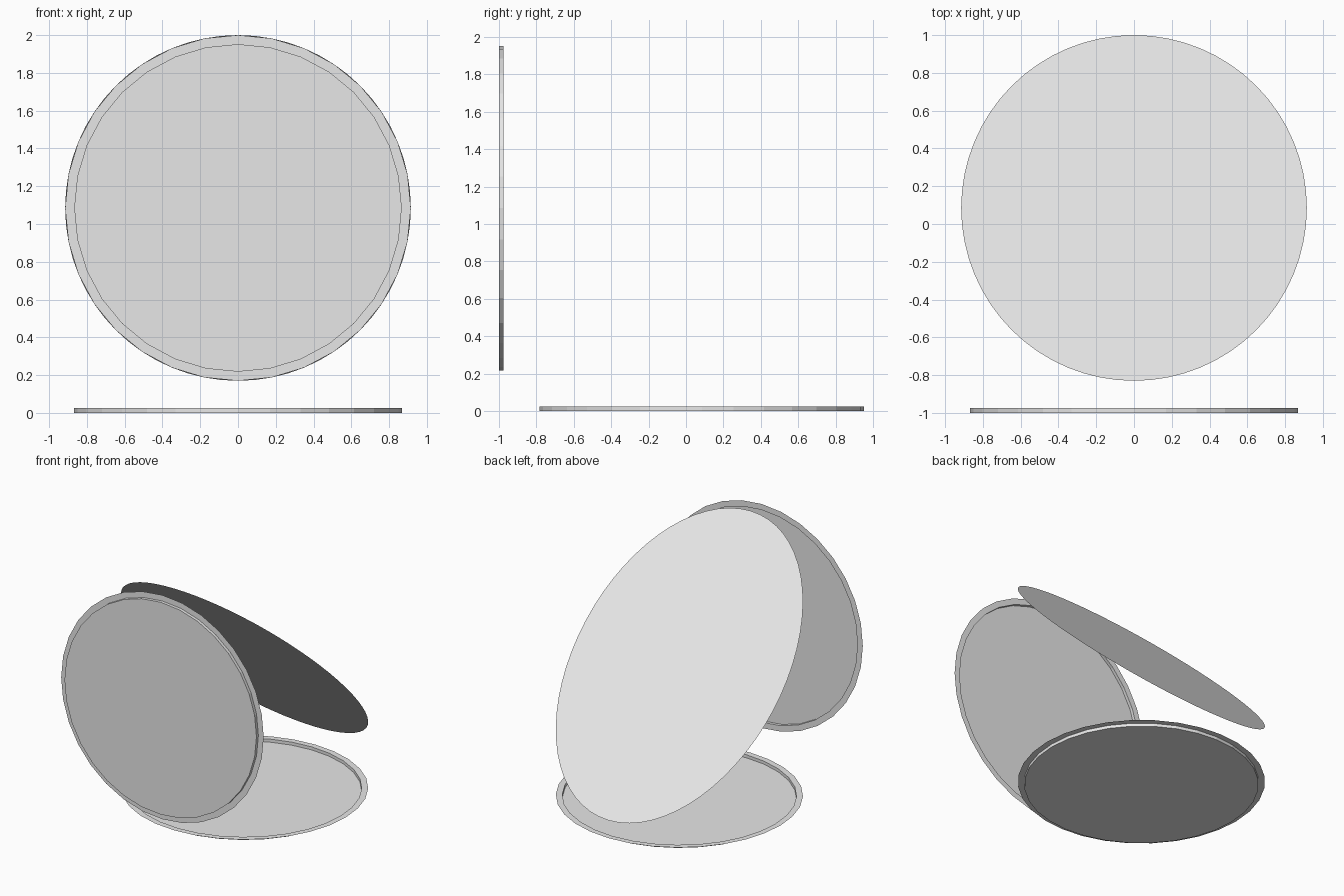
import bpy, bmesh, math
from mathutils import Matrix, Vector

cube = bpy.data.objects.get("Cube")
if cube:
    bpy.data.objects.remove(cube, do_unlink=True)

RIM = 0.915      # outer radius of the rims and of the slanted panel
INNER = 0.867    # radius of the recessed discs
DEPTH = 0.025    # recess depth
CENTRE = 1 - RIM

grey = bpy.data.materials.new("plain_grey")
grey.use_nodes = True
colour = (0.8, 0.8, 0.8, 1)
grey.diffuse_color = colour
grey.node_tree.nodes["Principled BSDF"].inputs["Base Color"].default_value = colour


def finish(name, bm, matrix):
    bmesh.ops.transform(bm, matrix=matrix, verts=bm.verts)
    mesh = bpy.data.meshes.new(name)
    bm.to_mesh(mesh)
    bm.free()
    mesh.materials.append(grey)
    obj = bpy.data.objects.new(name, mesh)
    bpy.context.collection.objects.link(obj)
    return obj


def extrude_border(bm):
    border = [e for e in bm.edges if e.is_boundary]
    geom = bmesh.ops.extrude_edge_only(bm, edges=border)["geom"]
    return [v for v in geom if isinstance(v, bmesh.types.BMVert)]


def dish(name, matrix):
    """Shallow round tray: floor disc, short wall and a flat paper-thin rim."""
    bm = bmesh.new()
    bmesh.ops.create_circle(bm, cap_ends=True, segments=32, radius=INNER)
    bmesh.ops.translate(bm, vec=Vector((0, 0, DEPTH)), verts=extrude_border(bm))
    grow = RIM / INNER
    bmesh.ops.scale(bm, vec=Vector((grow, grow, 1)), verts=extrude_border(bm))
    bmesh.ops.recalc_face_normals(bm, faces=bm.faces)
    # Make the floor face the open side
    floor = max(bm.faces, key=lambda f: f.calc_area())
    if floor.normal.z < 0:
        bmesh.ops.reverse_faces(bm, faces=bm.faces)
    return finish(name, bm, matrix)


# Tray lying on the ground
dish("bottom_dish", Matrix.Translation((0, CENTRE, 0)))

# Tray standing upright at the front, open towards the back
dish("front_dish", Matrix.Translation((0, -1, 1 + CENTRE))
     @ Matrix.Rotation(-math.pi / 2, 4, "X"))

# Thin oval panel sloping down from the front top to the back
panel = bmesh.new()
bmesh.ops.create_circle(panel, cap_ends=True, segments=64, radius=RIM)
finish("slanted_panel", panel, Matrix.Translation((0, CENTRE, 1 + CENTRE))
       @ Matrix.Rotation(-math.pi / 4, 4, "X")
       @ Matrix.Diagonal((1, math.sqrt(2), 1, 1)))
